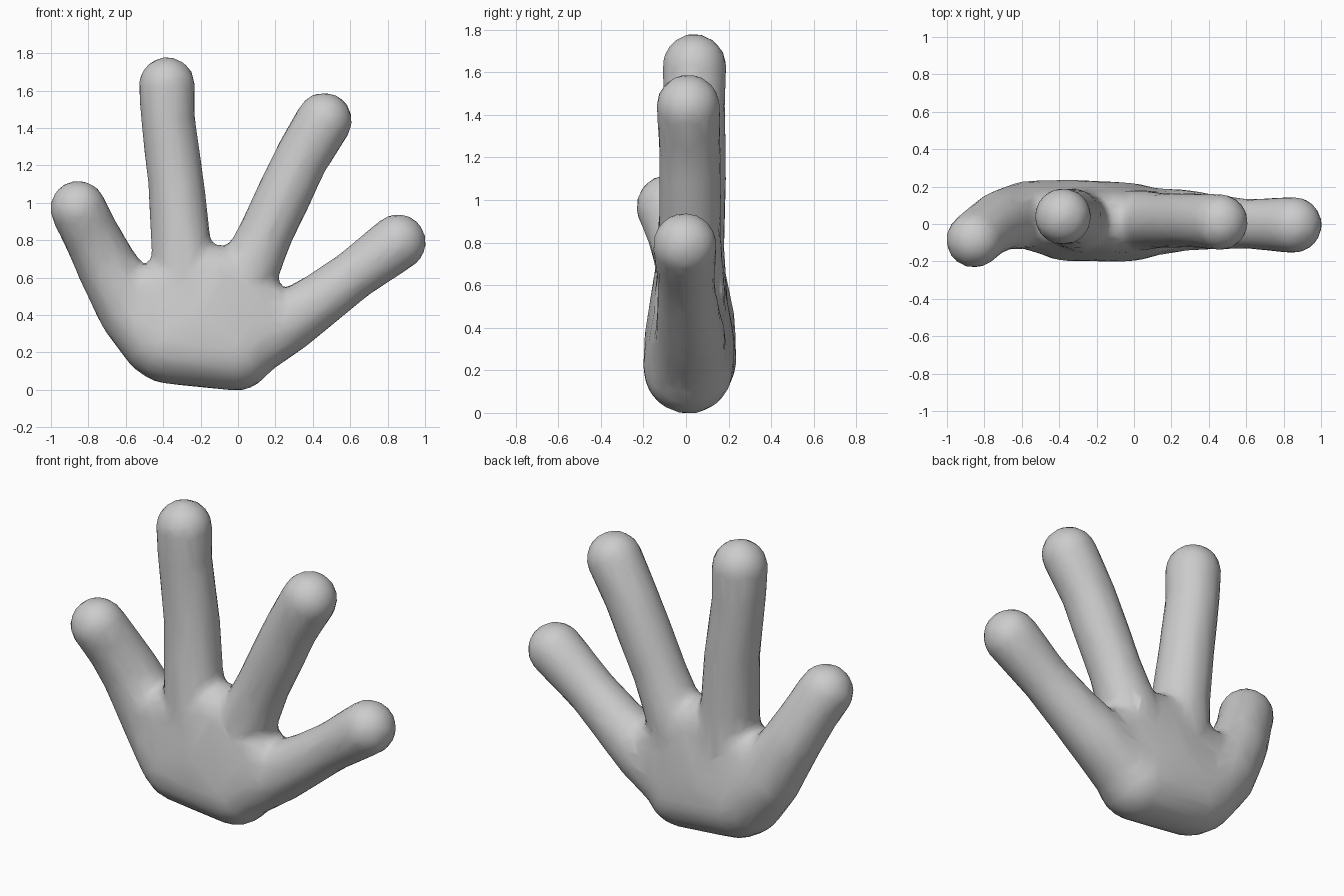
import bpy, bmesh
from mathutils import Vector

cube = bpy.data.objects.get("Cube")
if cube:
    bpy.data.objects.remove(cube, do_unlink=True)

# Balls as (x, y, z, radius) along each finger, from the palm to the tip
FINGERS = [
    [(-.42, .03, .27, .20), (-.57, .05, .43, .175), (-.71, .02, .68, .155),
     (-.79, -.03, .84, .145), (-.855, -.085, .97, .145)],            # thumb
    [(-.28, .02, .55, .17), (-.305, .02, .78, .155), (-.33, .04, 1.1, .145),
     (-.375, .04, 1.45, .14), (-.38, .04, 1.63, .146)],              # first finger
    [(.02, .02, .55, .16), (.15, .02, .84, .14), (.24, .02, 1.03, .142),
     (.34, .02, 1.24, .14), (.46, .01, 1.44, .146)],                 # second finger
    [(.05, .01, .24, .18), (.26, .02, .36, .16), (.43, .01, .475, .142),
     (.62, 0, .615, .13), (.855, -.005, .79, .146)],                 # little finger
]
PALM = [(-.37, .02, .25, .21), (-.01, .01, .205, .202), (-.2, .015, .37, .2),
        (-.46, .02, .52, .155), (-.12, .01, .61, .16), (.13, .01, .43, .16)]
SWELL = 1.045  # makes up for the softening


def add_hull(target, balls):
    """Wrap one skin around a group of balls and add it to the target."""
    b = bmesh.new()
    for x, y, z, r in balls:
        ball = bmesh.new()
        bmesh.ops.create_icosphere(ball, subdivisions=3, radius=r * SWELL)
        for v in ball.verts:
            b.verts.new(v.co + Vector((x, y, z)))
        ball.free()
    bmesh.ops.convex_hull(b, input=list(b.verts))
    loose = [v for v in b.verts if not v.link_faces]
    bmesh.ops.delete(b, geom=loose, context='VERTS')
    bmesh.ops.recalc_face_normals(b, faces=list(b.faces))
    part = bpy.data.meshes.new("part")
    b.to_mesh(part)
    b.free()
    target.from_mesh(part)
    bpy.data.meshes.remove(part)


# Palm and fingers
bm = bmesh.new()
add_hull(bm, PALM)
for finger in FINGERS:
    for pair in zip(finger, finger[1:]):
        add_hull(bm, pair)
mesh = bpy.data.meshes.new("hand")
bm.to_mesh(mesh)
bm.free()

# Plain grey
grey = bpy.data.materials.new("mid_grey")
grey.use_nodes = True
grey.diffuse_color = (.6, .6, .6, 1)
shader = next(n for n in grey.node_tree.nodes if n.type == 'BSDF_PRINCIPLED')
shader.inputs["Base Color"].default_value = (.6, .6, .6, 1)
mesh.materials.append(grey)

hand = bpy.data.objects.new("hand", mesh)
bpy.context.collection.objects.link(hand)

# Fuse into one soft skin with coarse facets
fuse = hand.modifiers.new("fuse", 'REMESH')
fuse.mode = 'VOXEL'
fuse.voxel_size = 0.025
fuse.use_smooth_shade = True
soften = hand.modifiers.new("soften", 'SMOOTH')
soften.factor = 0.5
soften.iterations = 8
reduce = hand.modifiers.new("reduce", 'DECIMATE')
reduce.ratio = 0.13
